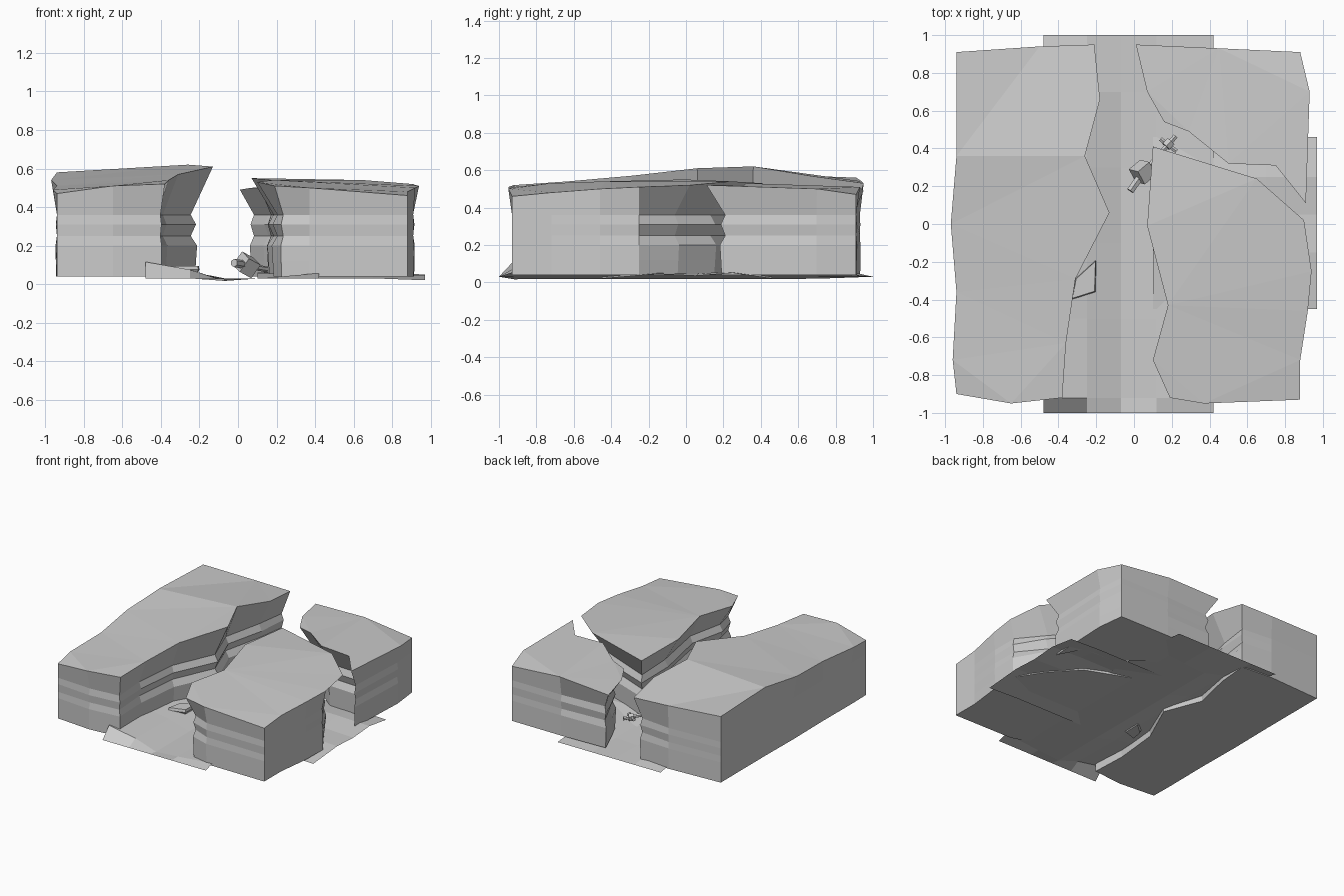
import bpy, bmesh
from mathutils import Vector

if "Cube" in bpy.data.objects:
    bpy.data.objects.remove(bpy.data.objects["Cube"])

# Eroded wall profile: (height, inset at weight 1)
LEDGES = [(.04, .085), (.12, .08), (.20, .075), (.25, .105), (.31, .08), (.36, .105)]


def add_object(name, bm):
    bmesh.ops.recalc_face_normals(bm, faces=bm.faces[:])
    me = bpy.data.meshes.new(name)
    bm.to_mesh(me)
    bm.free()
    ob = bpy.data.objects.new(name, me)
    bpy.context.collection.objects.link(ob)
    return ob


def mesa(name, rim):
    """Clockwise rim of (x, y, top height, erosion weight)."""
    bm = bmesh.new()
    n = len(rim)
    inward = []
    for i in range(n):
        p, c, q = (Vector(rim[(i + k) % n][:2]) for k in (-1, 0, 1))
        t = (c - p).normalized() + (q - c).normalized()
        inward.append(Vector((t.y, -t.x)).normalized())
    rings = []
    for z, inset in LEDGES:
        rings.append([bm.verts.new((x + d.x * inset * w, y + d.y * inset * w, z))
                      for (x, y, _, w), d in zip(rim, inward)])
    rings.append([bm.verts.new((x, y, z)) for x, y, z, _ in rim])
    for a, b in zip(rings, rings[1:]):
        for i in range(n):
            j = (i + 1) % n
            bm.faces.new((a[i], a[j], b[j], b[i]))
    bm.faces.new(rings[0])
    top = bm.faces.new(rings[-1])
    bmesh.ops.triangulate(bm, faces=[top])
    return add_object(name, bm)


def sheet(name, xs, ys, height):
    bm = bmesh.new()
    g = [[bm.verts.new((x, y, height(i, j))) for i, x in enumerate(xs)]
         for j, y in enumerate(ys)]
    for j in range(len(ys) - 1):
        for i in range(len(xs) - 1):
            bm.faces.new((g[j][i], g[j][i + 1], g[j + 1][i + 1], g[j + 1][i]))
    return add_object(name, bm)


# Three plateaus
mesa("left_mesa", [
    (-.94, .91, .56, 0), (-.5, .94, .54, .1), (-.21, .95, .53, .6), (-.18, .66, .57, 1),
    (-.26, .36, .62, .9), (-.13, .06, .61, 1.1), (-.31, -.29, .57, .8),
    (-.36, -.63, .54, .6), (-.38, -.92, .52, .3), (-.65, -.95, .51, .3),
    (-.94, -.90, .47, 0), (-.96, -.72, .49, .2), (-.94, -.36, .51, 0),
    (-.97, 0, .54, .3), (-.94, .36, .58, 0)])
mesa("front_right_mesa", [
    (.10, .41, .53, 1.2), (.65, .24, .54, 1.2), (.90, .02, .52, 1.6),
    (.94, -.25, .51, .3), (.92, -.46, .50, .1), (.88, -.72, .48, 0), (.88, -.93, .46, 0),
    (.37, -.95, .50, .3), (.19, -.92, .51, .7), (.10, -.72, .53, 1),
    (.18, -.43, .54, .8), (.07, -.01, .55, 1.1)])
mesa("back_right_mesa", [
    (.01, .95, .49, .9), (.45, .93, .51, .2), (.88, .91, .47, 0), (.93, .70, .50, .3),
    (.91, .11, .52, 1), (.75, .31, .52, .9), (.50, .32, .53, .9),
    (.29, .49, .51, .8), (.16, .54, .50, .8), (.07, .70, .50, .9)])

# Main canyon floor and side canyon floor
base = [.125, .08, .015, .03, .06]
fade = [0, .9, .75, .8, .8, .7, 0]
sheet("main_canyon_floor", [-.48, -.25, -.07, .12, .42],
      [-1, -.92, -.5, -.1, .3, .7, 1],
      lambda i, j: .03 + (base[i] - .03) * fade[j])
side = [.03, .055, .045, .06, .03]
sheet("side_canyon_floor", [.10, .4, .7, .97], [-.45, -.15, .05, .25, .46],
      lambda i, j: side[j] - (.01 if i == 3 else 0))

# Flat fallen slab beside the left wall
bm = bmesh.new()
pts = [(-.20, -.19), (-.205, -.36), (-.33, -.40), (-.31, -.29)]
for z, s in ((.05, .8), (.075, 1), (.095, .93)):
    for x, y in pts:
        bm.verts.new((-.26 + (x + .26) * s, -.3 + (y + .3) * s, z))
bm.verts.ensure_lookup_table()
v = bm.verts
bm.faces.new(v[0:4])
bm.faces.new(v[8:12])
for k in (0, 4):
    for i in range(4):
        j = (i + 1) % 4
        bm.faces.new((v[k + i], v[k + j], v[k + 4 + j], v[k + 4 + i]))
add_object("fallen_slab", bm)


# Small debris: block with a rod and cross bar
def rod(name, a, b, r):
    a, b = Vector(a), Vector(b)
    bpy.ops.mesh.primitive_cylinder_add(vertices=6, radius=r, depth=(b - a).length,
                                        location=(a + b) / 2)
    ob = bpy.context.object
    ob.name = name
    ob.rotation_euler = (b - a).to_track_quat('Z', 'Y').to_euler()


bpy.ops.mesh.primitive_cube_add(size=.085, location=(.045, .275, .10),
                                rotation=(.5, .4, .7))
bpy.context.object.name = "debris_block"
rod("debris_stub", (-.02, .175, .11), (.04, .26, .10), .022)
rod("debris_rod", (.04, .26, .095), (.22, .465, .065), .015)
rod("debris_collar", (.17, .41, .073), (.195, .438, .069), .028)
rod("debris_cross_bar", (.14, .45, .07), (.225, .385, .07), .013)
